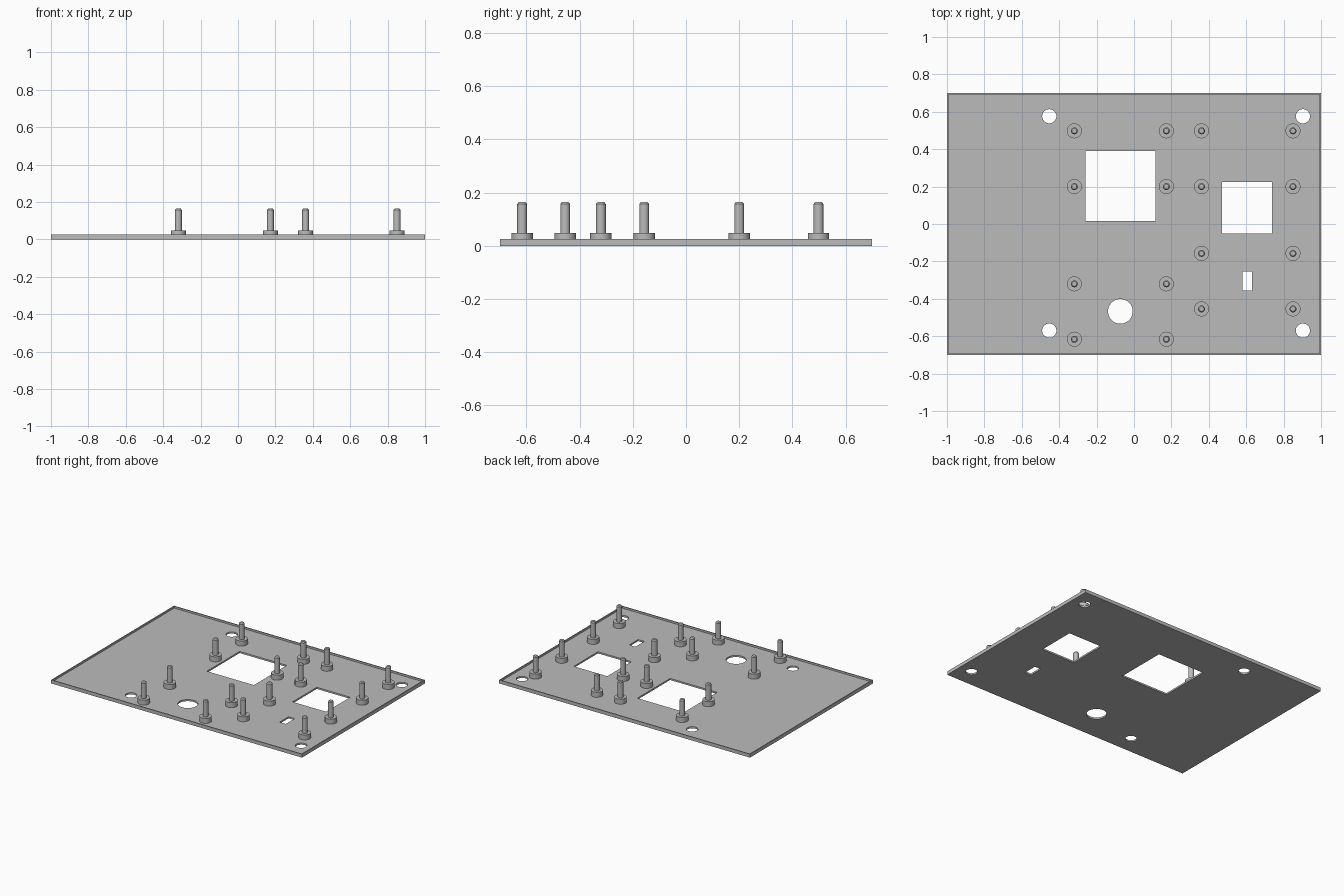
import bpy
import bmesh
from mathutils import Matrix, Vector

cube = bpy.data.objects.get("Cube")
if cube:
    bpy.data.objects.remove(cube, do_unlink=True)

WIDTH, DEPTH, RIM_TOP = 2.0, 1.4, 0.025
FLOOR, RIM = 0.012, 0.01

grey = bpy.data.materials.new("plain grey")
grey.use_nodes = True
grey.diffuse_color = (0.5, 0.5, 0.5, 1)
grey.node_tree.nodes["Principled BSDF"].inputs["Base Color"].default_value = (0.5, 0.5, 0.5, 1)


def make_object(name, bm):
    mesh = bpy.data.meshes.new(name)
    bm.to_mesh(mesh)
    bm.free()
    mesh.materials.append(grey)
    obj = bpy.data.objects.new(name, mesh)
    bpy.context.collection.objects.link(obj)
    return obj


def activate(obj):
    bpy.ops.object.select_all(action="DESELECT")
    obj.select_set(True)
    bpy.context.view_layer.objects.active = obj


def add_box(bm, x0, x1, y0, y1, z0, z1):
    place = Matrix.Translation(((x0 + x1) / 2, (y0 + y1) / 2, (z0 + z1) / 2))
    size = Matrix.Diagonal((x1 - x0, y1 - y0, z1 - z0, 1))
    bmesh.ops.create_cube(bm, size=1, matrix=place @ size)


def add_cylinder(bm, x, y, z0, z1, r0, r1=None, sides=32):
    bmesh.ops.create_cone(bm, cap_ends=True, segments=sides, radius1=r0,
                          radius2=r0 if r1 is None else r1, depth=z1 - z0,
                          matrix=Matrix.Translation((x, y, (z0 + z1) / 2)))


# Base plate with a thin raised rim
bm = bmesh.new()
add_box(bm, -WIDTH / 2, WIDTH / 2, -DEPTH / 2, DEPTH / 2, 0, RIM_TOP)
top = max(bm.faces, key=lambda f: f.calc_center_median().z)
bmesh.ops.inset_region(bm, faces=[top], thickness=RIM)
bmesh.ops.translate(bm, verts=top.verts, vec=Vector((0, 0, 0)))
pocket = bmesh.ops.extrude_discrete_faces(bm, faces=[top])["faces"][0]
bmesh.ops.translate(bm, verts=pocket.verts, vec=Vector((0, 0, FLOOR - RIM_TOP)))
plate = make_object("base_plate", bm)

# Openings: two windows, a slot, four screw holes and a cable hole
bm = bmesh.new()
for x0, x1, y0, y1 in [(-0.26, 0.115, 0.017, 0.39),
                       (0.47, 0.737, -0.05, 0.225),
                       (0.58, 0.63, -0.355, -0.253)]:
    add_box(bm, x0, x1, y0, y1, -0.1, 0.1)
for x in (-0.453, 0.903):
    for y in (-0.57, 0.576):
        add_cylinder(bm, x, y, -0.1, 0.1, 0.038)
add_cylinder(bm, -0.073, -0.467, -0.1, 0.1, 0.066, sides=48)
cutter = make_object("opening_cutter", bm)
cutter.hide_render = True

cut = plate.modifiers.new("openings", "BOOLEAN")
cut.operation = "DIFFERENCE"
cut.solver = "EXACT"
cut.object = cutter
activate(plate)
bpy.ops.object.modifier_apply(modifier=cut.name)
bpy.data.objects.remove(cutter, do_unlink=True)


# Standoffs: a round collar carrying a pin with a chamfered tip
def add_standoff(name, x, y):
    bm = bmesh.new()
    add_cylinder(bm, x, y, FLOOR - 0.004, 0.048, 0.04)
    add_cylinder(bm, x, y, 0.04, 0.157, 0.0185, sides=24)
    add_cylinder(bm, x, y, 0.157, 0.164, 0.0185, 0.013, sides=24)
    obj = make_object(name, bm)
    activate(obj)
    bpy.ops.object.shade_smooth_by_angle(angle=0.5)


left_columns, right_columns = (0.361, 0.85), (-0.319, 0.173)
groups = {
    "back_left": (left_columns, (0.2, 0.498)),
    "front_left": (left_columns, (-0.454, -0.157)),
    "back_right": (right_columns, (0.2, 0.498)),
    "front_right": (right_columns, (-0.616, -0.32)),
}
for group, (xs, ys) in groups.items():
    spots = [(x, y) for x in xs for y in ys]
    for i, (x, y) in enumerate(spots, 1):
        add_standoff(f"{group}_standoff_{i}", x, y)
